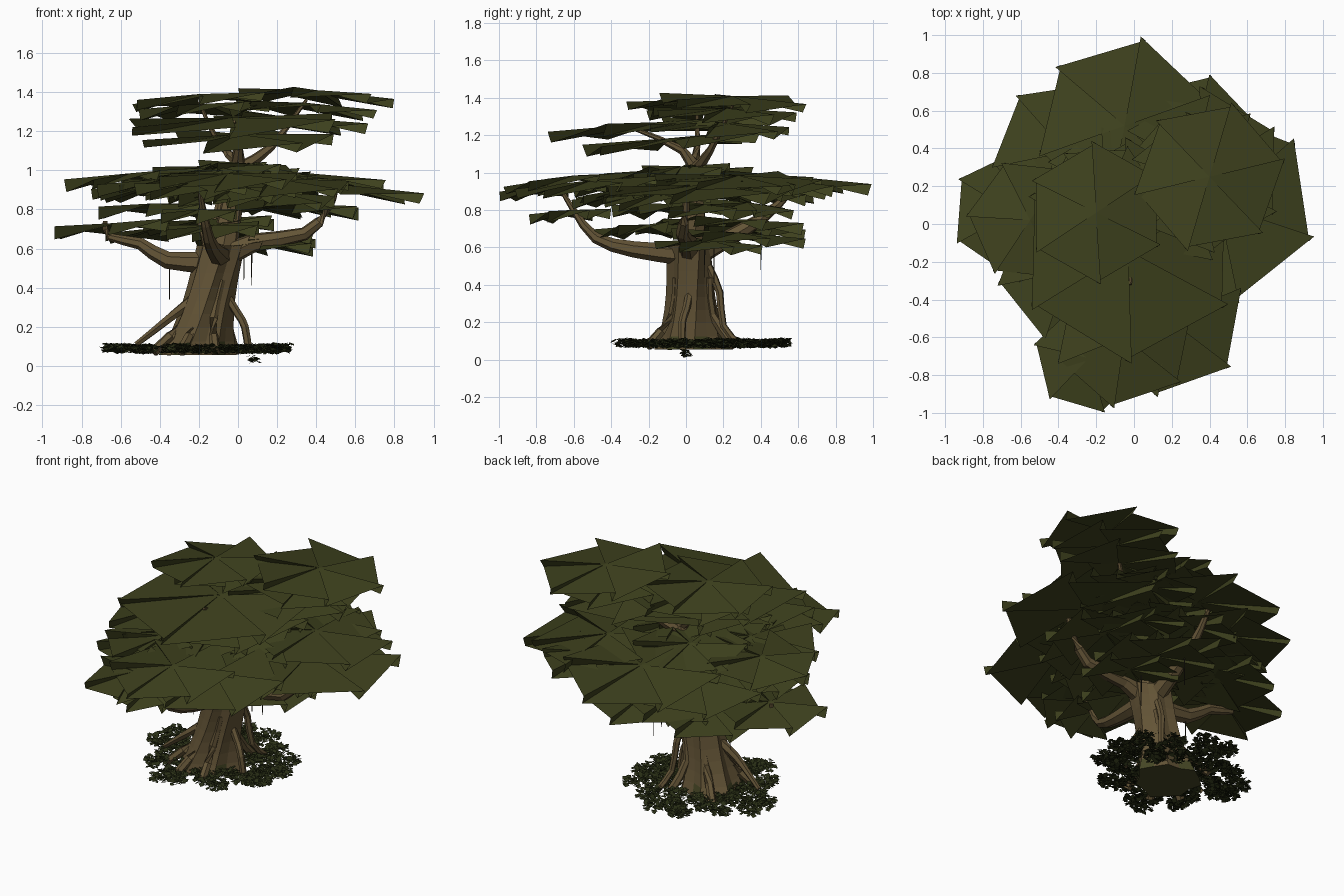
import bpy, math, random
from mathutils import Vector

if "Cube" in bpy.data.objects:
    bpy.data.objects.remove(bpy.data.objects["Cube"])
random.seed(7)


def material(name, r, g, b):
    m = bpy.data.materials.new(name)
    m.diffuse_color = (r, g, b, 1)
    m.use_nodes = True
    m.node_tree.nodes["Principled BSDF"].inputs["Base Color"].default_value = m.diffuse_color
    return m


LEAF = material("olive_leaf", 0.048, 0.053, 0.0125)
BARK = material("brown_bark", 0.125, 0.088, 0.037)
MOSS = material("moss", 0.06, 0.062, 0.018)
BUSH = material("dark_ground_leaf", 0.022, 0.028, 0.0075)
VINE = material("dark_vine", 0.035, 0.03, 0.018)


def make(name, verts, faces, *mats):
    me = bpy.data.meshes.new(name)
    me.from_pydata(verts, [], faces)
    for m in mats:
        me.materials.append(m)
    ob = bpy.data.objects.new(name, me)
    bpy.context.collection.objects.link(ob)
    return ob


def skin(name, rings, *mats):
    """Join equal rings of points into a capped solid."""
    n = len(rings[0])
    verts = [p for r in rings for p in r]
    faces = [(i * n + k, i * n + (k + 1) % n, (i + 1) * n + (k + 1) % n, (i + 1) * n + k)
             for i in range(len(rings) - 1) for k in range(n)]
    faces += [tuple(range(n))[::-1], tuple(range(len(verts) - n, len(verts)))]
    return make(name, verts, faces, *mats)


def tube(name, r0, r1, *path, sides=6, mat=BARK):
    """Limb tapering from r0 to r1 along a smooth path."""
    p = [Vector(q) for q in path]
    p = [p[0] * 2 - p[1]] + p + [p[-1] * 2 - p[-2]]
    pts = []
    for i in range(1, len(p) - 2):
        for t in (0, .5):
            a, b, c, d = p[i - 1:i + 3]
            pts.append(b + (c - a) * (t / 2) + (a * 2 - b * 5 + c * 4 - d) * (t * t / 2)
                       + (b * 3 - a - c * 3 + d) * (t ** 3 / 2))
    pts.append(p[-2])
    rings, last = [], len(pts) - 1
    for i, q in enumerate(pts):
        d = (pts[min(i + 1, last)] - pts[max(i - 1, 0)]).normalized()
        u = d.cross(Vector((.3, 1, 0)) if abs(d.z) > .8 else Vector((0, 0, 1))).normalized()
        v = d.cross(u)
        r = r1 + (r0 - r1) * (1 - i / last) ** 1.3
        rings.append([q + (u * math.cos(math.tau * k / sides) + v * math.sin(math.tau * k / sides)) * r
                      for k in range(sides)])
    skin(name, rings, mat)


# Trunk: lobed rings flaring into buttresses at the foot, mossy at the bottom
trunk_rings = []
for i in range(9):
    t = i / 8
    z = .055 + .56 * t
    r = .108 + .08 * (1 - t) ** 3 + .012 * t
    ring = []
    for k in range(14):
        a = math.tau * k / 14 + t * .4
        rr = r * (1 + .07 * (-1) ** k + .08 * math.sin(3 * a + 1))
        ring.append((-.22 + .13 * t + rr * math.cos(a), .04 - .02 * t + rr * math.sin(a), z))
    trunk_rings.append(ring)
trunk = skin("trunk", trunk_rings, BARK, MOSS)
for p in trunk.data.polygons:
    if p.center.z < .06 or (p.center.z < .13 and p.index % 3 == 0):
        p.material_index = 1

# Arching and clinging roots
tube("left_root", .032, .015, (-.2, 0, .36), (-.33, -.03, .26), (-.43, -.02, .18), (-.52, 0, .11))
tube("right_root", .022, .02, (-.06, .02, .36), (.0, -.0, .265), (.035, -.02, .2), (.055, -.02, .07))
tube("back_root", .022, .018, (-.08, .12, .5), (-.06, .18, .36), (-.04, .2, .18), (0, .3, .07))
for a in (-2.6, -1.9, -1.2, 1, 2.2):
    c, s = math.cos(a), math.sin(a)
    tube("buttress_root", .02, .026, *[(x + r * c, .04 + r * s, z) for x, r, z in
                                     ((-.12, .1, .44), (-.17, .12, .24), (-.21, .26, .07))])

# Branches carrying the leaf canopies
tube("left_branch", .06, .012, (-.12, .03, .53), (-.36, .05, .54), (-.5, .08, .625), (-.66, .1, .66), (-.68, .1, .74), sides=7)
tube("front_branch", .06, .01, (-.09, -.0, .56), (-.12, -.28, .59), (-.15, -.48, .65), (-.18, -.6, .8), (-.2, -.68, .93), sides=7)
tube("right_branch", .065, .014, (-.08, .02, .55), (.08, .01, .63), (.34, -.02, .675), (.46, .0, .8), (.5, .0, .9), sides=7)
tube("back_branch", .06, .015, (-.1, .06, .56), (-.1, .4, .75), (-.08, .58, .92), sides=7)
tube("inner_branch", .05, .015, (-.13, .03, .57), (-.19, .06, .76), (-.33, .15, .95), sides=7)
tube("leader_branch", .075, .008, (-.08, .03, .56), (-.01, .05, .95), (0, -.02, 1.12), (-.02, -.32, 1.25), sides=7)
tube("top_right_branch", .04, .008, (0, .04, 1), (.17, .13, 1.12), (.35, .25, 1.36))
tube("top_left_branch", .03, .008, (0, .04, 1.04), (-.1, .06, 1.14), (-.2, .06, 1.35))

# Hanging vines
for x, y, z in ((-.35, .05, .34), (.03, .1, .44), (.07, .15, .41), (-.05, .4, .48)):
    tube("hanging_vine", .004, .002, (x, y, z + .2), (x, y, z), sides=4, mat=VINE)


def canopy(x, y, z, r, ang, slope=.1, lift=.033):
    """Pinwheel of six tilted blades with folded strips; slope drops it away from the tree axis."""
    out = Vector((x, y)).normalized() * slope
    verts, faces = [], []

    def put(a, rad, dz):
        dx, dy = rad * math.cos(a), rad * math.sin(a)
        verts.append((x + dx, y + dy, z + dz - out.x * dx - out.y * dy))
        return len(verts) - 1
    c = put(0, 0, .03)
    spokes = [math.radians(ang + 60 * k) for k in range(6)]
    lows = [put(a - .03, r * .97, -lift) for a in spokes]
    highs = [put(a + .03, r, lift * random.uniform(.2, 1.1)) for a in spokes]
    for k in range(6):
        faces += [(c, lows[k], highs[(k + 1) % 6]), (c, lows[k], highs[k])]
    make("leaf_canopy", verts, faces, LEAF)


# Top tiers
for x, y, z, r, a in ((.4, .25, 1.38, .41, 12), (-.2, .06, 1.36, .38, 32), (-.03, -.14, 1.24, .6, 30),
                      (0, -.08, 1.155, .5, 10), (.27, .18, 1.24, .4, 50), (.35, .22, 1.315, .38, 40),
                      (-.17, .1, 1.31, .34, 5)):
    canopy(x, y, z, r, a, .08)

# Outer ring of the middle tier, sloping outward
for i, (x, y, r, a) in enumerate(((-.05, .52, .48, 78), (.33, .5, .3, 75), (-.36, .38, .4, 130), (-.55, .02, .34, 175),
                                  (-.35, -.25, .38, 190), (-.24, -.71, .3, 45), (-.05, -.6, .38, -100),
                                  (.18, -.5, .42, -39), (.45, .1, .53, -20), (.36, .28, .45, 30))):
    canopy(x, y, .93 - .025 * (i % 3 - 1) , r, a)

# Inner fill of the middle tier
for k in range(16):
    a, rad = k * 2.4, .08 + .36 * ((k * 5) % 16) / 16
    canopy(-.03 + rad * math.cos(a), rad * math.sin(a), 1.04 - .3 * rad + random.uniform(-.11, .02),
           random.uniform(.26, .38), random.uniform(0, 60), .12)

# Lower tier
for x, y, z, r in ((-.64, .06, .7, .34), (-.38, .3, .68, .34), (.08, .28, .65, .36), (.13, .12, .61, .29),
                   (-.13, -.22, .69, .27), (-.2, -.62, .77, .22), (.3, .1, .8, .36), (-.45, -.1, .8, .3),
                   (-.15, .25, .72, .38)):
    canopy(x, y, z, r, 147, .07)

# Ground cover: ragged clumps of tiny leaves around the roots
gv, gf = [], []


def clump(cx, cy, cz, r, count):
    for _ in range(count):
        a, d = random.uniform(0, math.tau), r * math.sqrt(random.random())
        c = Vector((cx + d * math.cos(a), cy + d * math.sin(a), cz + random.uniform(-.02, .02)))
        s, t = random.uniform(.008, .014), random.uniform(0, math.tau)
        u = Vector((math.cos(t), math.sin(t), random.uniform(-.5, .5))) * s
        v = Vector((-math.sin(t), math.cos(t), random.uniform(-.5, .5))) * s
        i = len(gv)
        gv.extend([c - u - v, c + u - v, c + u + v, c - u + v])
        gf.append((i, i + 1, i + 2, i + 3))


for k in range(26):
    a = math.tau * k / 26
    rad = .29 + .09 * math.sin(k * 2.1)
    clump(-.2 + rad * math.cos(a), .08 + rad * math.sin(a), .087, .065, 95)
for a in (-.3, .1, .5, 1.4, 1.8, 2.8, 3.1, 4.4):
    x = -.2 + (.41 if abs(a - 3) > .3 else .43) * math.cos(a)
    clump(x, .08 + .42 * math.sin(a), .092, .07, 90)
clump(.08, 0, .035, .03, 24)
make("ground_leaves", gv, gf, BUSH)
